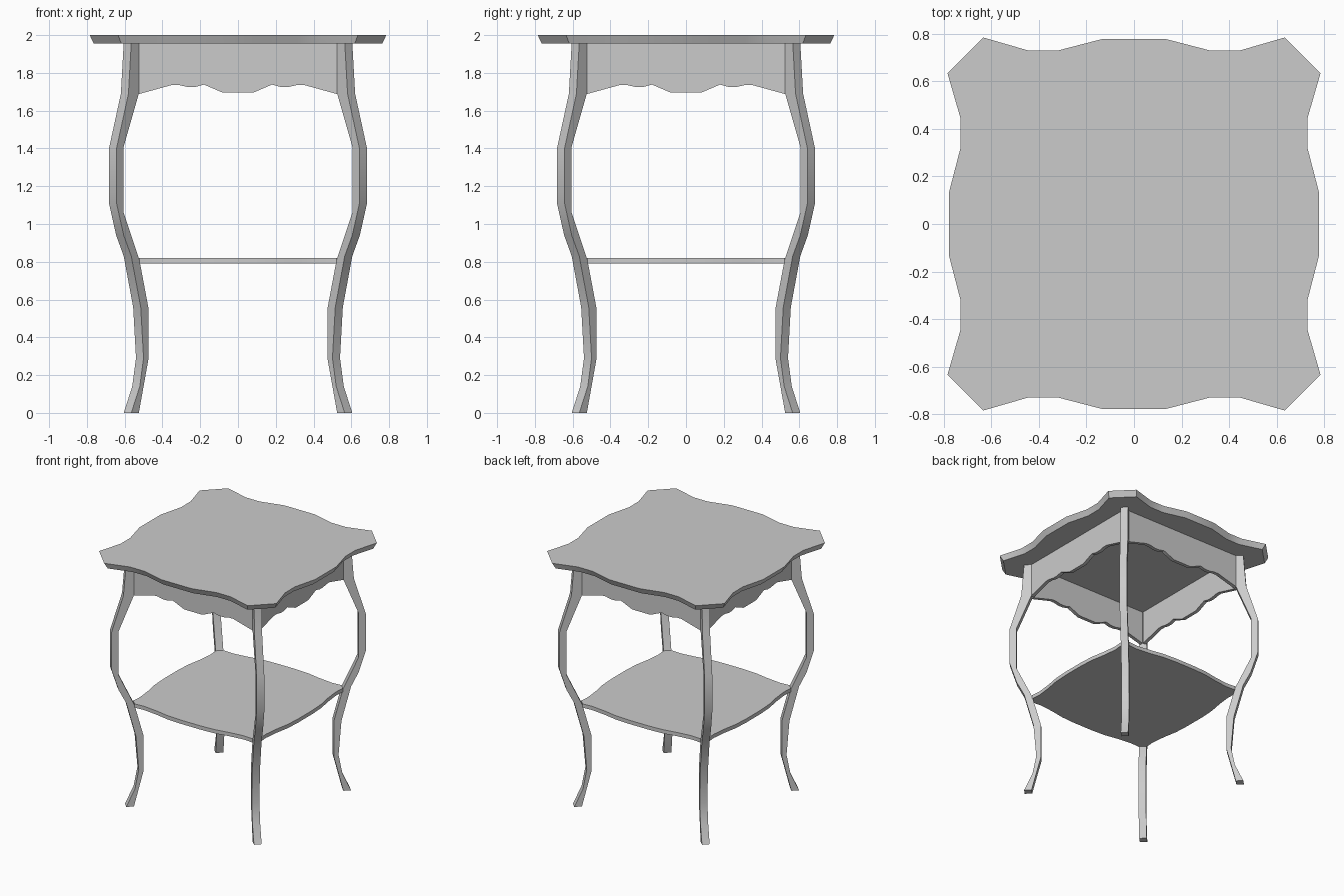
import bpy, bmesh, math
from mathutils import Matrix, Vector

cube = bpy.data.objects.get("Cube")
if cube:
    bpy.data.objects.remove(cube, do_unlink=True)

grey = bpy.data.materials.new("plain_grey")
grey.use_nodes = True
grey.diffuse_color = (0.6, 0.6, 0.6, 1)
grey.node_tree.nodes["Principled BSDF"].inputs["Base Color"].default_value = (0.6, 0.6, 0.6, 1)


def prism(name, start, end, turn=0):
    """Solid between two matching 3D outlines, turned about the z axis."""
    bm = bmesh.new()
    a = [bm.verts.new(p) for p in start]
    b = [bm.verts.new(p) for p in end]
    bm.faces.new(a)
    bm.faces.new(b)
    n = len(a)
    for i in range(n):
        j = (i + 1) % n
        bm.faces.new((a[i], a[j], b[j], b[i]))
    bmesh.ops.recalc_face_normals(bm, faces=bm.faces)
    bm.transform(Matrix.Rotation(turn, 4, "Z"))
    mesh = bpy.data.meshes.new(name)
    bm.to_mesh(mesh)
    bm.free()
    mesh.materials.append(grey)
    obj = bpy.data.objects.new(name, mesh)
    bpy.context.collection.objects.link(obj)
    bpy.ops.object.select_all(action="DESELECT")
    obj.select_set(True)
    bpy.context.view_layer.objects.active = obj
    bpy.ops.object.shade_smooth_by_angle(angle=math.radians(30))
    return obj


def four_sided(half):
    """Mirror half an edge, then repeat it around the four sides."""
    side = half + [(-x, y) for x, y in reversed(half)]
    outline = []
    for k in range(4):
        rot = Matrix.Rotation(k * math.pi / 2, 2)
        outline += [rot @ Vector(p) for p in side]
    return outline


def slab(name, half, low, high, low_scale=1):
    outline = four_sided(half)
    return prism(name, [(p.x * low_scale, p.y * low_scale, low) for p in outline],
                 [(p.x, p.y, high) for p in outline])


# Table top with a bevelled wavy edge, and the lower shelf
slab("table_top", [(.635, .785), (.445, .73), (.32, .73), (.135, .778)], 1.955, 2, .973)
slab("lower_shelf", [(.522, .562), (.44, .556), (.32, .57), (.21, .59), (.09, .597)], .79, .82)

# Curved legs, cut from a side profile and set on the diagonals
outer = [(.585, 0), (.54, .14), (.52, .29), (.535, .56), (.585, .83),
         (.625, .94), (.663, 1.11), (.663, 1.4), (.6, 1.69), (.585, 1.96)]
inner = [(.545, 1.96), (.545, 1.69), (.625, 1.41), (.625, 1.06),
         (.542, .81), (.495, .56), (.495, .28), (.545, 0)]
root2 = math.sqrt(2)
half_width = .02 * root2
leg_names = ["back_left_leg", "back_right_leg", "front_right_leg", "front_left_leg"]
for k, name in enumerate(leg_names):
    faces = [[(r * root2, s * half_width, z) for r, z in outer + inner] for s in (-1, 1)]
    prism(name, *faces, turn=math.pi / 4 + k * math.pi / 2)

# Aprons with a scalloped lower edge
scallop = [(.535, 1.685), (.35, 1.736), (.31, 1.735), (.27, 1.726), (.225, 1.726),
           (.18, 1.738), (.08, 1.695)]
edge = scallop + [(-x, z) for x, z in reversed(scallop)]
edge += [(-.535, 1.957), (.535, 1.957)]
for k, name in enumerate(["front_apron", "left_apron", "back_apron", "right_apron"]):
    faces = [[(x, y, z) for x, z in edge] for y in (-.565, -.537)]
    prism(name, *faces, turn=k * math.pi / 2)
